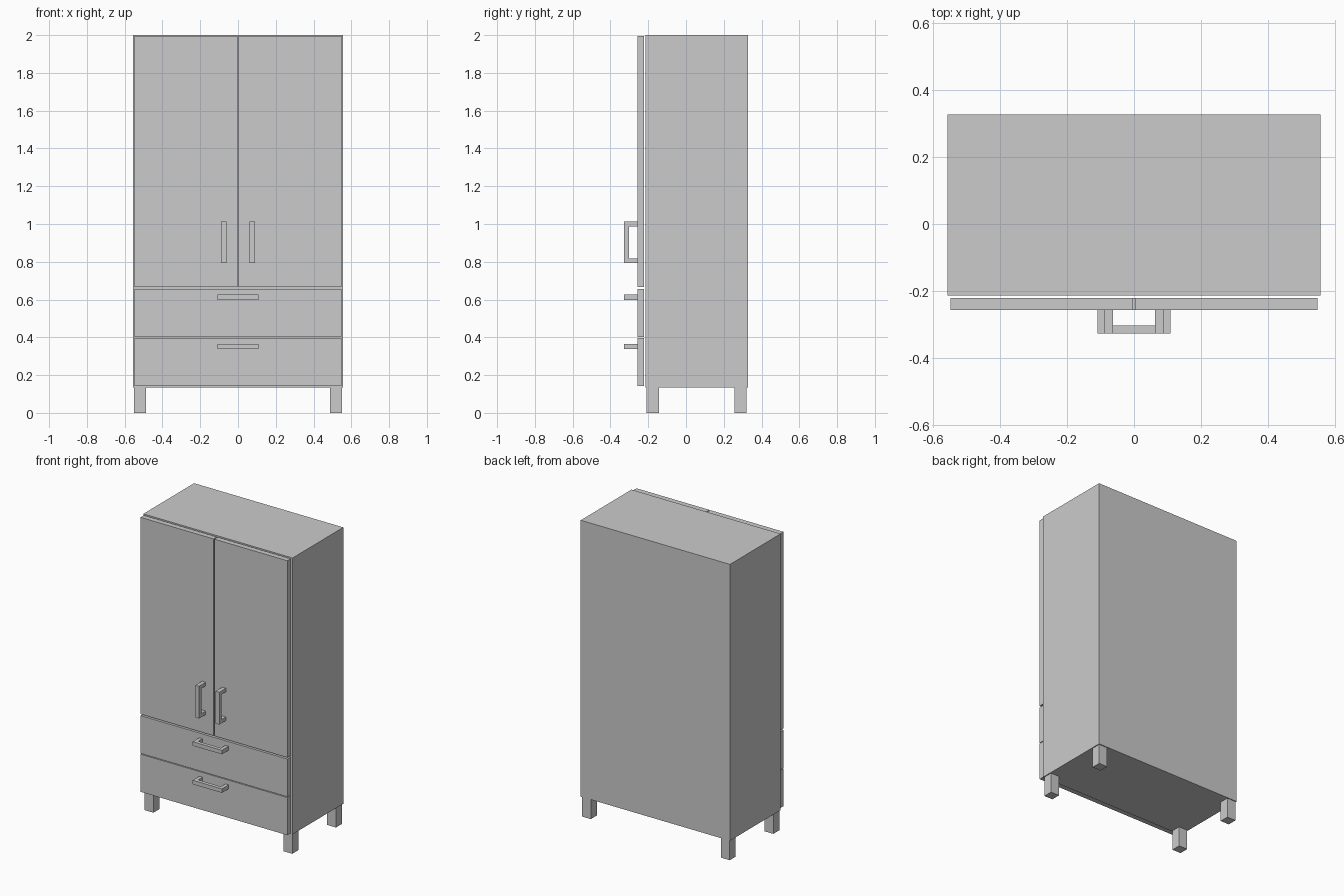
import bpy
import bmesh
from mathutils import Matrix, Vector

if "Cube" in bpy.data.objects:
    bpy.data.objects.remove(bpy.data.objects["Cube"])


def add_object(name, bm):
    bmesh.ops.recalc_face_normals(bm, faces=bm.faces[:])
    mesh = bpy.data.meshes.new(name)
    bm.to_mesh(mesh)
    bm.free()
    obj = bpy.data.objects.new(name, mesh)
    bpy.context.collection.objects.link(obj)
    return obj


def box(name, x, y, z):
    """Box from (min, max) pairs on each axis."""
    bm = bmesh.new()
    bmesh.ops.create_cube(bm, size=1)
    for v in bm.verts:
        v.co = Vector(r[0] if c < 0 else r[1] for c, r in zip(v.co, (x, y, z)))
    return add_object(name, bm)


FRONT = -0.256      # front face of doors and drawers
BACK = -0.2215      # back face of doors and drawers
REACH = -0.327      # outermost face of the handles


def handle(name, x, z, vertical):
    """U-shaped pull: profile in the x-y plane, extruded by its width."""
    h, t, w = 0.109, 0.024, 0.027
    profile = [(-h, FRONT), (-h, REACH), (h, REACH), (h, FRONT),
               (h - t, FRONT), (h - t, REACH + t),
               (-h + t, REACH + t), (-h + t, FRONT)]
    bm = bmesh.new()
    face = bm.faces.new([bm.verts.new((px, py, -w / 2)) for px, py in profile])
    ext = bmesh.ops.extrude_face_region(bm, geom=[face], use_keep_orig=True)
    top = [g for g in ext["geom"] if isinstance(g, bmesh.types.BMVert)]
    bmesh.ops.translate(bm, verts=top, vec=(0, 0, w))
    if vertical:
        bm.transform(Matrix.Rotation(1.57079633, 4, 'Y'))
    bm.transform(Matrix.Translation((x, 0, z)))
    return add_object(name, bm)


# Cabinet body
box("cabinet_body", (-0.557, 0.557), (-0.214, 0.327), (0.135, 2.0))

# Doors, door handles and legs on both sides
for side, s in (("left", -1), ("right", 1)):
    box(side + "_door", sorted((s * 0.003, s * 0.548)), (FRONT, BACK), (0.667, 1.995))
    handle(side + "_door_handle", s * 0.0755, 0.903, True)
    for end, y in (("front", -0.208), ("back", 0.257)):
        box(f"{end}_{side}_leg", sorted((s * 0.486, s * 0.551)), (y, y + 0.064), (0, 0.135))

# Drawers with their handles
for level, z0, z1, zh in (("lower", 0.143, 0.397, 0.352), ("upper", 0.402, 0.657, 0.612)):
    box(level + "_drawer_front", (-0.548, 0.548), (FRONT, BACK), (z0, z1))
    handle(level + "_drawer_handle", 0, zh, False)
